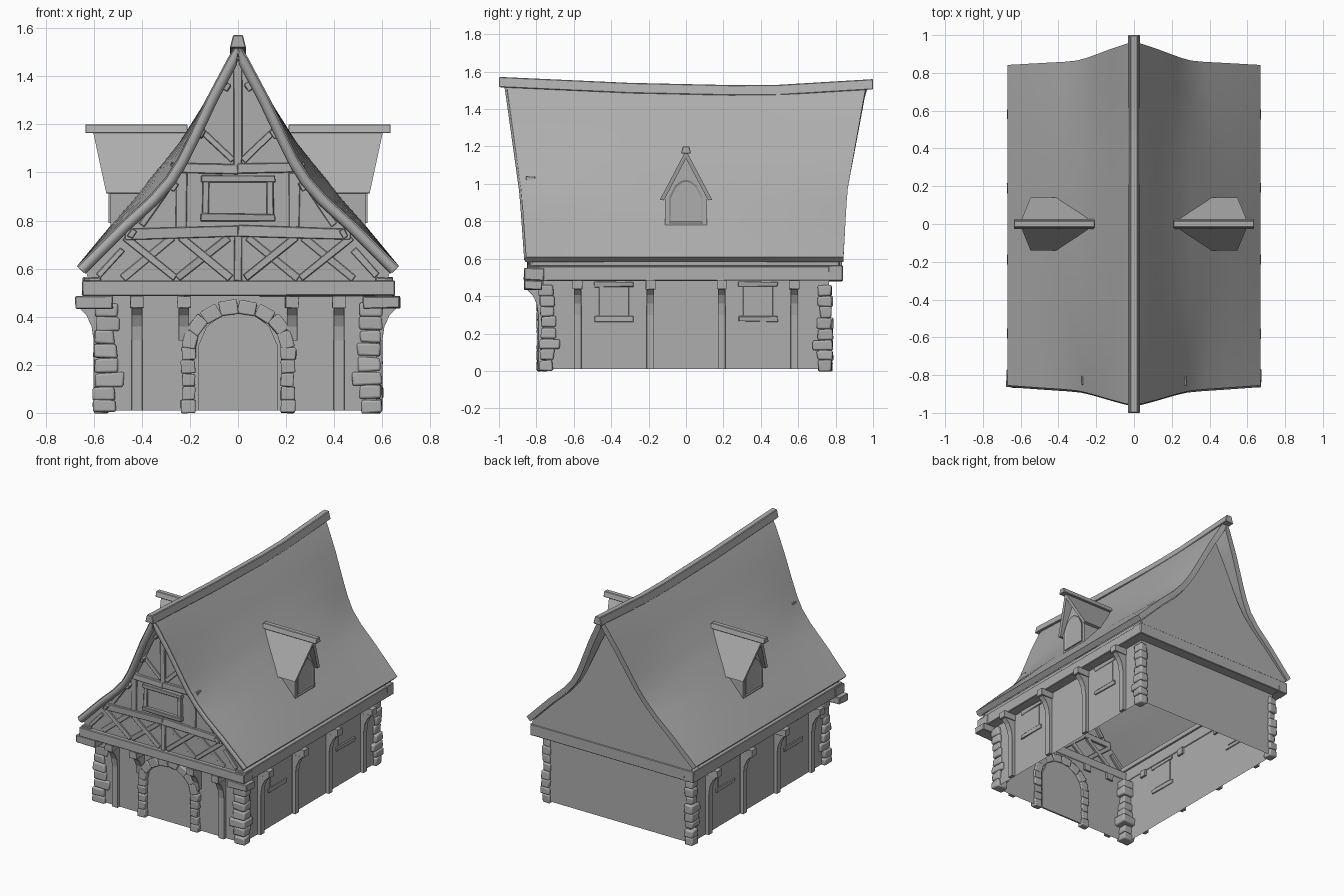
import bpy, bmesh, math, random
from mathutils import Vector, Matrix

random.seed(4)
if "Cube" in bpy.data.objects:
    bpy.data.objects.remove(bpy.data.objects["Cube"])

GREY = (0.42, 0.42, 0.42, 1)
mat = bpy.data.materials.new("plain grey")
mat.use_nodes = True
mat.diffuse_color = GREY
mat.node_tree.nodes["Principled BSDF"].inputs["Base Color"].default_value = GREY
mat.node_tree.nodes["Principled BSDF"].inputs["Roughness"].default_value = 0.9


def finish(name, bm, bevel=0, smooth=None):
    bmesh.ops.recalc_face_normals(bm, faces=bm.faces)
    me = bpy.data.meshes.new(name)
    bm.to_mesh(me)
    bm.free()
    me.materials.append(mat)
    ob = bpy.data.objects.new(name, me)
    bpy.context.collection.objects.link(ob)
    if bevel:
        mod = ob.modifiers.new("bevel", "BEVEL")
        mod.width = bevel
        mod.segments = 2 if smooth else 1
    if smooth:
        bpy.ops.object.select_all(action="DESELECT")
        ob.select_set(True)
        bpy.context.view_layer.objects.active = ob
        bpy.ops.object.shade_smooth_by_angle(angle=math.radians(smooth))
    return ob


def block(bm, lo, hi, turn=0, jitter=0):
    """Box between two corners, turned about y, with optional uneven corners."""
    lo, hi = Vector(lo), Vector(hi)
    m = Matrix.Translation((lo + hi) / 2) @ Matrix.Rotation(turn, 4, "Y") @ Matrix.Diagonal((*(hi - lo), 1))
    for v in bmesh.ops.create_cube(bm, size=1, matrix=m)["verts"]:
        v.co += Vector([random.uniform(-jitter, jitter) for _ in range(3)])


def bridge(bm, rings):
    """Skin closed rings of vertices and cap both ends."""
    n = len(rings[0])
    for r, s in zip(rings, rings[1:]):
        for k in range(n):
            bm.faces.new((r[k], r[(k + 1) % n], s[(k + 1) % n], s[k]))
    bm.faces.new(rings[0])
    bm.faces.new(rings[-1])


def prism(bm, outline, a, b, place):
    """Extrude a 2D outline from depth a to b; place maps (u, w, depth) to a point."""
    bridge(bm, [[bm.verts.new(place(u, w, d)) for u, w in outline] for d in (a, b)])


def bar(bm, p, q, width, y0, y1):
    """Straight timber in the xz plane from p to q."""
    dx, dz = q[0] - p[0], q[1] - p[1]
    cx, cz, half = (p[0] + q[0]) / 2, (p[1] + q[1]) / 2, math.hypot(dx, dz) / 2
    block(bm, (cx - half, y0, cz - width / 2), (cx + half, y1, cz + width / 2),
          -math.atan2(dz, dx), 0.003)


WX, WY = 0.575, 0.765

# Ground floor walls, open below
bm = bmesh.new()
block(bm, (-WX, -WY, 0.01), (WX, WY, 0.5))
bmesh.ops.delete(bm, geom=[f for f in bm.faces if abs(f.normal.z) > 0.5], context="FACES")
finish("ground_walls", bm)

# Roof shell: (x at the gables, x at mid-length, z); flared at the gables, straight between
PROFILE = [(0.67, 0.67, 0.61), (0.49, 0.525, 0.79), (0.37, 0.43, 0.90), (0.30, 0.37, 0.98),
           (0.25, 0.305, 1.06), (0.21, 0.243, 1.14), (0.12, 0.125, 1.33), (0.04, 0.04, 1.48), (0, 0, 1.54)]
FULL = PROFILE + [(-x, -m, z) for x, m, z in PROFILE[-2::-1]]


def reach(z, eave, knee, top):
    """Distance of the roof edge from the middle, kinked at knee height."""
    return eave + (knee - eave) * min((z - 0.61) / 0.35, 1) + (top - knee) * max((z - 0.96) / 0.54, 0)


def front_edge(z):
    return -reach(z, 0.855, 0.88, 0.955)


bm = bmesh.new()
rows = []
for x, m, z in FULL:
    row = []
    for i in range(13):
        t = i / 6 - 1
        y = -t * front_edge(z) if t < 0 else t * reach(z, 0.842, 0.862, 0.958)
        row.append(bm.verts.new((m + (x - m) * t * t, y, z - 0.025 * (1 - t * t) * (z - 0.61))))
    rows.append(row)
for r, s in zip(rows, rows[1:]):
    for i in range(12):
        bm.faces.new((r[i], r[i + 1], s[i + 1], s[i]))
roof = finish("roof", bm, smooth=35)
thick = roof.modifiers.new("thickness", "SOLIDIFY")
thick.thickness = 0.04
thick.offset = -1 if roof.data.polygons[0].normal.z > 0 else 1
roof.modifiers.new("sharp_rim", "EDGE_SPLIT").split_angle = math.radians(35)

# Rounded verge roll along the front edge
bm = bmesh.new()
rings = []
for x, m, z in FULL:
    side = (x > 0) - (x < 0)
    out = Vector((side * 0.75, 0, 0.66 if side else 1)).normalized()
    c = Vector((x, front_edge(z) + 0.014, z)) - 0.024 * out
    rings.append([bm.verts.new(c + 0.024 * (math.cos(a) * out + math.sin(a) * Vector((0, 1, 0))))
                  for a in [k * math.pi / 4 for k in range(8)]])
bridge(bm, rings)
finish("front_verge", bm, smooth=50)

# Ridge beam following the sag
bm = bmesh.new()
section = [(-0.034, -0.055), (0.034, -0.055), (0.02, 0), (-0.02, 0)]
stations = [(-1, 1.572), (-0.3, 1.54), (0.25, 1.528), (0.5, 1.53), (1, 1.56)]
bridge(bm, [[bm.verts.new((x, y, top + z)) for x, z in section] for y, top in stations])
finish("ridge_beam", bm, bevel=0.004)

# Gable walls
bm = bmesh.new()
half = [(0.6, 0.5)] + [(max(x - 0.038, 0), z - 0.025) for x, m, z in PROFILE]
outline = half + [(-x, z) for x, z in half[-2::-1]]
for a, b in ((-0.835, -0.82), (0.82, 0.834)):
    prism(bm, outline, a, b, lambda u, w, d: (u, d, w))
finish("gable_walls", bm)

# Sill beams around the upper floor
bm = bmesh.new()
block(bm, (-0.65, -0.865, 0.485), (0.65, -0.76, 0.552), jitter=0.004)
block(bm, (-0.645, 0.76, 0.482), (0.645, 0.838, 0.565), jitter=0.002)
for s in (-1, 1):
    block(bm, (s * 0.57, -0.85, 0.482), (s * 0.643, 0.836, 0.562), jitter=0.003)
    block(bm, (s * 0.56, -0.83, 0.56), (s * 0.62, 0.82, 0.60))
    block(bm, (s * 0.52, -0.865, 0.435), (s * 0.675, -0.77, 0.485), jitter=0.003)
finish("sill_beams", bm, bevel=0.004)

# Wall posts with curved brackets and joist ends
CURVE = [(0.025, 0.30), (0.034, 0.36), (0.055, 0.405), (0.085, 0.435), (0, 0.44)]
bm = bmesh.new()
for s in (-1, 1):
    for y in (-0.58, -0.19, 0.19, 0.58):
        prism(bm, [(0, 0.01), (0.025, 0.01)] + CURVE, y - 0.02, y + 0.02,
              lambda u, w, d: (s * (WX + u), d, w))
        block(bm, (s * 0.56, y - 0.026, 0.437), (s * 0.672, y + 0.026, 0.485), jitter=0.002)
    for x, foot in ((0.42, 0.01), (0.225, 0.31)):
        prism(bm, [(0, foot), (0.025, foot)] + CURVE, s * x - 0.022, s * x + 0.022,
              lambda u, w, d: (d, -WY - u, w))
        block(bm, (s * x - 0.028, -0.865, 0.437), (s * x + 0.028, -0.75, 0.485), jitter=0.002)
finish("posts_and_brackets", bm, bevel=0.003)

# Corner stones
bm = bmesh.new()
for sx in (-1, 1):
    for sy in (-1, 1):
        z = 0
        for i in range(8):
            h = random.uniform(0.052, 0.062)
            long = 0.03 if i == 2 else random.uniform(-0.012, 0.012)
            e = random.uniform(-0.008, 0.006)
            ix = 0.505 - long if sy < 0 else 0.535
            block(bm, (sx * ix, sy * (0.705 - long), z), (sx * (0.597 + e), sy * (0.782 + e), z + h - 0.001),
                  jitter=0.005)
            z += h
finish("corner_stones", bm, bevel=0.009, smooth=40)

# Door arch stones and door leaf
bm = bmesh.new()
for s in (-1, 1):
    for i in range(5):
        e = random.uniform(-0.008, 0.008)
        block(bm, (s * 0.178, -0.797, i * 0.055), (s * (0.235 + e), -0.75, i * 0.055 + 0.053), jitter=0.003)
for i in range(8):
    a = math.pi * (i + 0.5) / 8
    cx, cz = 0.202 * math.cos(a), 0.272 + 0.168 * math.sin(a)
    turn = math.atan2(0.202 * math.sin(a), 0.168 * math.cos(a))
    block(bm, (cx - 0.037, -0.797, cz - 0.029), (cx + 0.037, -0.75, cz + 0.029), math.pi / 2 - turn, 0.003)
finish("door_arch_stones", bm, bevel=0.006, smooth=40)
bm = bmesh.new()
leaf = [(0.165, 0.01), (0.165, 0.28), (0.13, 0.36), (0.07, 0.405), (0, 0.425)]
prism(bm, leaf + [(-x, z) for x, z in leaf[::-1] if x], -0.772, -0.76, lambda u, w, d: (u, d, w))
finish("door", bm)

# Front gable timber framing
bm = bmesh.new()
Y0, Y1 = -0.853, -0.805
for s in (-1, 1):
    bar(bm, (0, 0.757), (s * 0.47, 0.742), 0.045, Y0, Y1)
    bar(bm, (0, 1.015), (s * 0.28, 1.02), 0.042, Y0, Y1)
    bar(bm, (s * 0.02, 1.05), (s * 0.17, 1.19), 0.026, Y0 + 0.008, Y1)
    bar(bm, (s * 0.235, 0.77), (s * 0.235, 1.0), 0.045, Y0 + 0.01, Y1)
    bar(bm, (s * 0.29, 0.94), (s * 0.40, 0.78), 0.03, Y0 + 0.01, Y1)
    for c in (0.14, 0.37):
        bar(bm, (s * (c - 0.11), 0.56), (s * (c + 0.1), 0.73), 0.032, Y0 + 0.006, Y1)
        bar(bm, (s * (c + 0.11), 0.56), (s * (c - 0.1), 0.73), 0.032, Y0 + 0.01, Y1)
    bar(bm, (s * 0.58, 0.57), (s * 0.48, 0.68), 0.028, Y0 + 0.008, Y1)
    # Purlin ends beneath the verge
    for x, z in ((0.45, 0.75), (0.278, 0.945), (0.162, 1.165), (0.055, 1.36)):
        bar(bm, (s * x, z - 0.02), (s * (x - 0.02), z + 0.012), 0.024, -0.87, Y1)
bar(bm, (0, 1.03), (0, 1.47), 0.034, Y0, Y1)
bar(bm, (0, 0.55), (0, 0.74), 0.03, Y0 + 0.006, Y1)
finish("gable_timbers", bm, bevel=0.003)

# Gable window frame and shutter
bm = bmesh.new()
for z in (0.813, 0.972):
    block(bm, (-0.155, -0.862, z - 0.016), (0.155, -0.81, z + 0.016), jitter=0.004)
for x in (-0.135, 0.135):
    block(bm, (x - 0.014, -0.855, 0.81), (x + 0.014, -0.81, 0.975), jitter=0.003)
block(bm, (-0.125, -0.843, 0.82), (0.125, -0.81, 0.965))
finish("gable_window", bm, bevel=0.003)

# Side windows
bm = bmesh.new()
for s in (-1, 1):
    for y in (-0.385, 0.385):
        block(bm, (s * 0.57, y - 0.08, 0.295), (s * 0.579, y + 0.08, 0.45))
        for z in (0.278, 0.463):
            block(bm, (s * 0.567, y - 0.105, z - 0.013), (s * 0.583, y + 0.105, z + 0.013), jitter=0.004)
finish("side_windows", bm, bevel=0.002)

# Dormers: body, leaning roof, ridge cap and arched window
for s, side in ((-1, "right"), (1, "left")):
    out = lambda u, w, d: (s * d, u, w)
    bm = bmesh.new()
    prism(bm, [(-0.112, 0.78), (0.112, 0.78), (0.112, 0.93), (0, 1.14), (-0.112, 0.93)], 0.2, 0.53, out)
    finish(side + "_dormer_body", bm)
    bm = bmesh.new()
    for e in (-1, 1):
        sec = [(0, 1.18, 0.605), (e * 0.14, 0.915, 0.548), (e * 0.118, 0.912, 0.546), (0, 1.135, 0.595)]
        bridge(bm, [[bm.verts.new((s * x, y, z)) for y, z, x in sec],
                    [bm.verts.new((s * (0.2 if y == 0 else 0.35), y, z)) for y, z, x in sec]])
    finish(side + "_dormer_roof", bm)
    bm = bmesh.new()
    prism(bm, [(-0.027, 1.163), (0.027, 1.163), (0.017, 1.2), (-0.017, 1.2)], 0.21, 0.635, out)
    finish(side + "_dormer_ridge", bm, bevel=0.003)
    bm = bmesh.new()
    arch = [(0.09, 0.79), (0.09, 0.93), (0.06, 0.99), (0.025, 1.017), (0, 1.022)]
    prism(bm, arch + [(-y, z) for y, z in arch[::-1] if y], 0.52, 0.538, out)
    bmesh.ops.recalc_face_normals(bm, faces=bm.faces)
    cap = max(bm.faces, key=lambda f: s * f.calc_center_median().x)
    bmesh.ops.inset_region(bm, faces=[cap], thickness=0.011, depth=-0.006)
    finish(side + "_dormer_window", bm)
